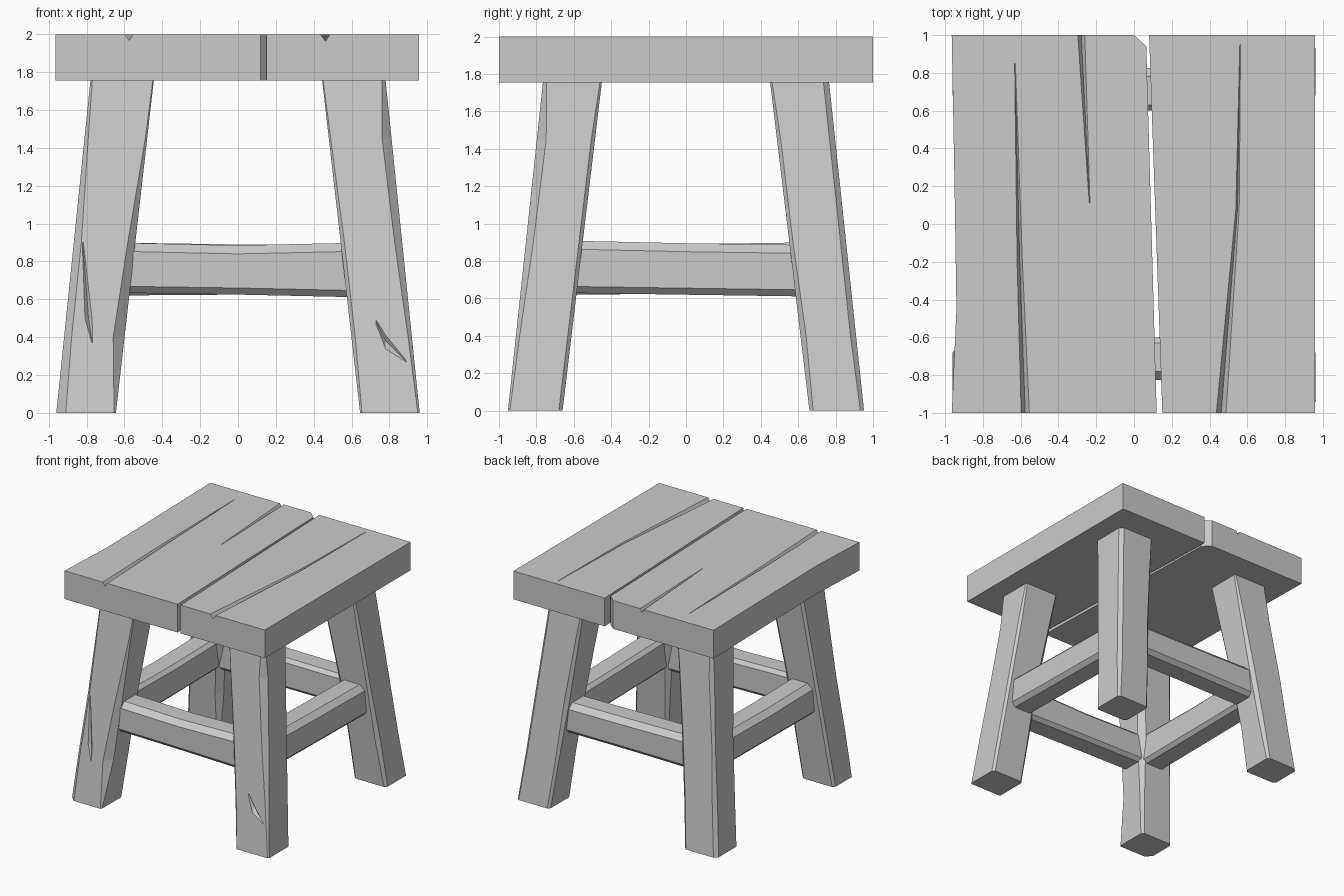
import bpy, bmesh
from mathutils import Vector

cube = bpy.data.objects.get("Cube")
if cube:
    bpy.data.objects.remove(cube, do_unlink=True)

grey = bpy.data.materials.new("plain grey wood")
grey.use_nodes = True
grey.diffuse_color = (0.6, 0.6, 0.6, 1)
grey.node_tree.nodes["Principled BSDF"].inputs["Base Color"].default_value = (0.6, 0.6, 0.6, 1)


def loft(name, rings):
    """Skin a solid through rings with equal point counts."""
    bm = bmesh.new()
    loops = [[bm.verts.new(p) for p in ring] for ring in rings]
    n = len(loops[0])
    for a, b in zip(loops, loops[1:]):
        for i in range(n):
            j = (i + 1) % n
            bm.faces.new((a[i], a[j], b[j], b[i]))
    bm.faces.new(loops[0])
    bm.faces.new(loops[-1])
    bmesh.ops.recalc_face_normals(bm, faces=bm.faces)
    mesh = bpy.data.meshes.new(name)
    bm.to_mesh(mesh)
    bm.free()
    mesh.materials.append(grey)
    obj = bpy.data.objects.new(name, mesh)
    bpy.context.collection.objects.link(obj)
    return obj


def chamfered(u0, u1, v0, v1, cuts):
    """Rectangle with four chamfers: (u1,v1), (u0,v1), (u0,v0), (u1,v0)."""
    a, b, c, d = cuts
    return [(u1, v1 - a), (u1 - a, v1), (u0 + b, v1), (u0, v1 - b),
            (u0, v0 + c), (u0 + c, v0), (u1 - d, v0), (u1, v0 + d)]


def carve(target, path, normal, side):
    """Cut a V groove; path holds (point, half width, depth)."""
    n, s = Vector(normal), Vector(side)
    rings = []
    for p, w, d in path:
        p = Vector(p)
        rings.append([p + n * d - s * 2 * w, p + n * d + s * 2 * w, p - n * d])
    cutter = loft("groove_cutter", rings)
    cutter.hide_render = True
    mod = target.modifiers.new("groove", "BOOLEAN")
    mod.operation = "DIFFERENCE"
    mod.solver = "EXACT"
    mod.object = cutter
    bpy.context.view_layer.objects.active = target
    bpy.ops.object.modifier_apply(modifier=mod.name)
    bpy.data.objects.remove(cutter, do_unlink=True)


# Seat planks
def plank(name, outline):
    return loft(name, [[(x, y, z) for x, y in outline] for z in (1.755, 2.0)])


wide = plank("seat_plank_right", [(-0.965, -1), (0.12, -1), (0.065, 0.94), (0.0, 1),
                                  (-0.965, 1), (-0.95, 0.2), (-0.94, -0.45)])
narrow = plank("seat_plank_left", [(0.15, -1), (0.957, -1), (0.957, 1), (0.08, 1)])

# Cracks in the seat
up, across = (0, 0, 1), (1, 0, 0)
carve(wide, [((-0.575, -1.02, 2), 0.022, 0.032), ((-0.605, -0.2, 2), 0.014, 0.025),
             ((-0.63, 0.85, 2), 0.002, 0.004)], up, across)
carve(wide, [((-0.28, 1.02, 2), 0.019, 0.03), ((-0.235, 0.11, 2), 0.002, 0.003)], up, across)
carve(narrow, [((0.46, -1.02, 2), 0.026, 0.036), ((0.548, 0.08, 2), 0.009, 0.02),
               ((0.562, 0.95, 2), 0.002, 0.003)], up, across)

# Splayed legs, with worn corners: outer, inner x, inside, inner y
levels = (0, 0.4, 0.9, 1.45, 1.76)
wear = {
    "front_right": [(.05, .01, .02, .02), (.04, .06, .03, .02), (.04, .04, .05, .02),
                    (.02, .01, .04, .02), (.01, .005, .02, .02)],
    "front_left": [(.01, .01, .02, .02), (.02, .02, .03, .02), (.04, .02, .05, .02),
                   (.05, .01, .03, .02), (.02, .005, .02, .01)],
    "back_right": [(.03, .02, .02, .02), (.03, .03, .05, .03), (.02, .03, .05, .04),
                   (.03, .02, .03, .02), (.02, .01, .02, .01)],
    "back_left": [(.02, .02, .02, .02), (.03, .02, .04, .03), (.03, .03, .05, .02),
                  (.03, .02, .03, .02), (.03, .01, .02, .01)],
}
legs = {}
for key, cuts in wear.items():
    sx = 1 if "left" in key else -1
    sy = -1 if "front" in key else 1
    rings = []
    for z, cut in zip(levels, cuts):
        t = z / 1.755
        shape = chamfered(0.645 - 0.2 * t, 0.96 - 0.18 * t,
                          0.66 - 0.21 * t, 0.952 - 0.187 * t, cut)
        rings.append([(sx * u, sy * v, z) for u, v in shape])
    legs[key] = loft(key + "_leg", rings)

# Chips in the front legs
front = (0, -1, 0)
carve(legs["front_right"], [((-0.82, -0.855, 0.9), 0.002, 0.003),
                            ((-0.79, -0.898, 0.5), 0.018, 0.02),
                            ((-0.77, -0.912, 0.37), 0.002, 0.003)], front, across)
carve(legs["front_left"], [((0.73, -0.90, 0.48), 0.01, 0.005),
                           ((0.78, -0.908, 0.38), 0.03, 0.02),
                           ((0.89, -0.922, 0.27), 0.002, 0.003)], front, up)

# Stretchers between the legs: stations of (position, bottom, top)
stations = {
    "front": [(-0.68, 0.635, 0.9), (0, 0.625, 0.885), (0.68, 0.61, 0.9)],
    "back": [(-0.68, 0.62, 0.9), (0, 0.625, 0.89), (0.68, 0.625, 0.885)],
    "left": [(-0.68, 0.63, 0.91), (0, 0.62, 0.895), (0.68, 0.61, 0.885)],
    "right": [(-0.68, 0.62, 0.9), (0, 0.625, 0.89), (0.68, 0.63, 0.9)],
}
for side, spans in stations.items():
    sign = 1 if side in ("left", "back") else -1
    rings = []
    for s, low, high in spans:
        shape = chamfered(0.6, 0.825, low, high, (0.045, 0.03, 0.03, 0.035))
        if side in ("front", "back"):
            rings.append([(s, sign * u, z) for u, z in shape])
        else:
            rings.append([(sign * u, s, z) for u, z in shape])
    loft(side + "_stretcher", rings)
